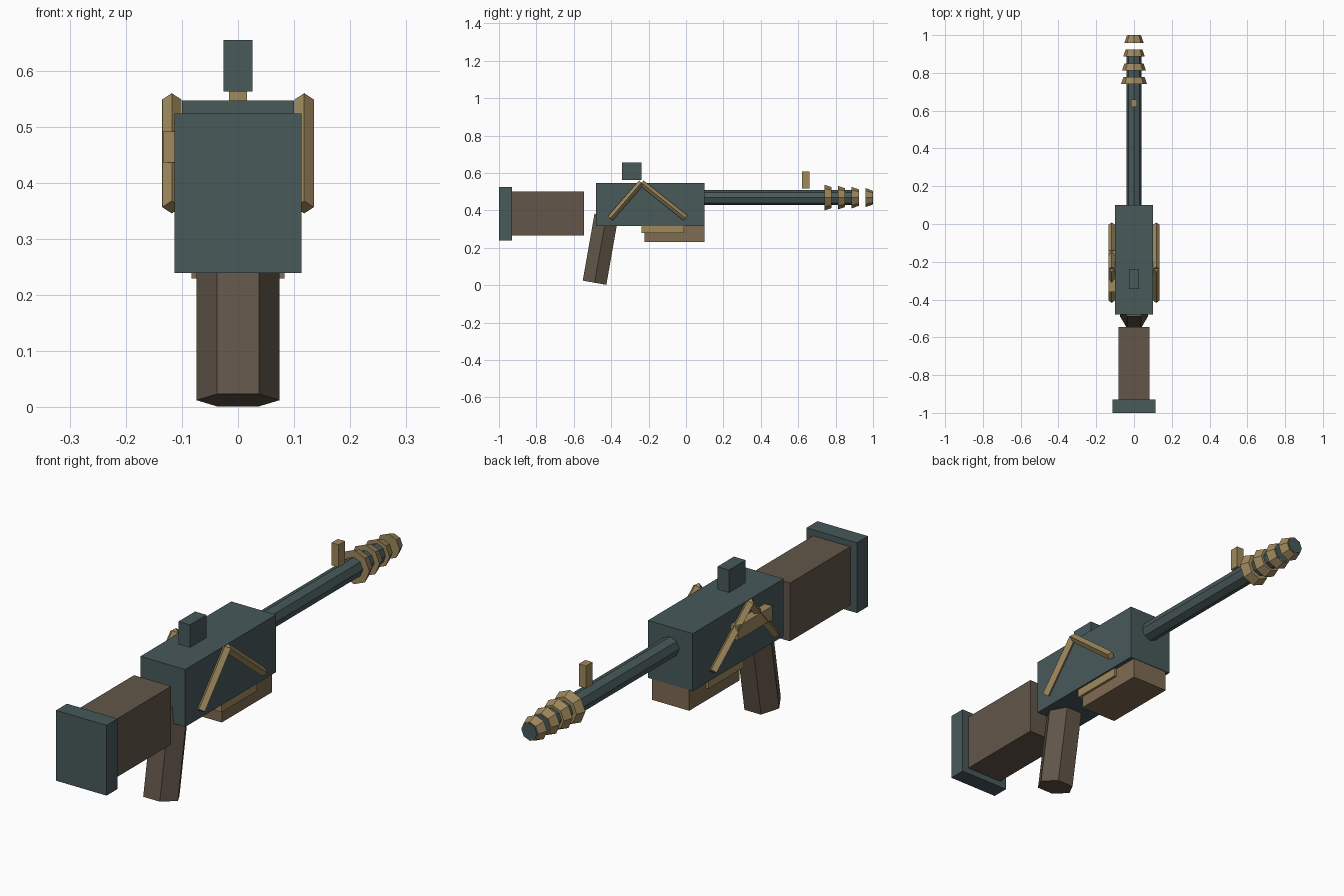
import bpy
import bmesh
from math import atan2, radians
from mathutils import Matrix, Vector

if "Cube" in bpy.data.objects:
    bpy.data.objects.remove(bpy.data.objects["Cube"], do_unlink=True)


def material(name, rgb):
    m = bpy.data.materials.new(name)
    m.use_nodes = True
    m.diffuse_color = (*rgb, 1)
    m.node_tree.nodes["Principled BSDF"].inputs["Base Color"].default_value = (*rgb, 1)
    return m


STEEL = material("dark teal steel", (0.065, 0.1, 0.102))
WOOD = material("dark brown wood", (0.122, 0.093, 0.067))
GUARD = material("light brown wood", (0.215, 0.147, 0.085))
BRASS = material("tan brass", (0.35, 0.25, 0.11))


def finish(name, bm, mat):
    mesh = bpy.data.meshes.new(name)
    bm.to_mesh(mesh)
    bm.free()
    mesh.materials.append(mat)
    obj = bpy.data.objects.new(name, mesh)
    bpy.context.collection.objects.link(obj)
    return obj


def box(name, mat, x, y, z):
    """Box between the given (low, high) limits on each axis."""
    spans = (x, y, z)
    centre = Vector([(a + b) / 2 for a, b in spans])
    size = [b - a for a, b in spans]
    bm = bmesh.new()
    bmesh.ops.create_cube(bm, size=1, matrix=Matrix.Translation(centre) @ Matrix.Diagonal((*size, 1)))
    return finish(name, bm, mat)


def rod(name, mat, x, start, end, r1, r2, sides, spin=0):
    """Tapered prism between two (y, z) points in the plane at x."""
    p, q = Vector((x, *start)), Vector((x, *end))
    d = q - p
    turn = Matrix.Rotation(atan2(-d.y, d.z), 4, "X") @ Matrix.Rotation(radians(spin), 4, "Z")
    bm = bmesh.new()
    bmesh.ops.create_cone(bm, cap_ends=True, segments=sides, radius1=r1, radius2=r2,
                          depth=d.length, matrix=Matrix.Translation((p + q) / 2) @ turn)
    return finish(name, bm, mat)


# Stock, receiver and grip
box("butt_pad", STEEL, (-0.113, 0.113), (-1, -0.93), (0.24, 0.524))
box("stock", WOOD, (-0.083, 0.083), (-0.93, -0.545), (0.265, 0.5))
box("receiver", STEEL, (-0.1, 0.1), (-0.48, 0.1), (0.315, 0.547))
rod("grip", WOOD, 0, (-0.489, 0.013), (-0.426, 0.371), 0.074, 0.074, 6, spin=30)

# Underside guard with its mounting rail
box("lower_guard", GUARD, (-0.083, 0.083), (-0.222, 0.098), (0.23, 0.315))
box("guard_rail", BRASS, (-0.093, 0.093), (-0.237, -0.01), (0.28, 0.316))

# Sights
box("rear_sight", STEEL, (-0.026, 0.026), (-0.343, -0.237), (0.563, 0.655))
box("front_sight", BRASS, (-0.016, 0.016), (0.62, 0.66), (0.517, 0.608))

# Barrel and muzzle rings
AXIS = 0.468
rod("barrel", STEEL, 0, (0.09, AXIS), (0.925, AXIS), 0.04, 0.04, 8)
for i in range(4):
    y = 0.74 + 0.073 * i
    r = 0.069 - 0.006 * i
    rod(f"muzzle_ring_{i + 1}", BRASS, 0, (y, AXIS), (y + 0.038, AXIS), r, r - 0.013, 8)
rod("muzzle_cap", STEEL, 0, (0.99, AXIS), (1, AXIS), 0.034, 0.034, 8)

# Folded struts on both sides
for side, x in (("left", 0.118), ("right", -0.118)):
    rod(f"{side}_rear_strut", BRASS, x, (-0.238, 0.549), (-0.405, 0.357), 0.017, 0.017, 4)
    rod(f"{side}_front_strut", BRASS, x, (-0.238, 0.547), (-0.003, 0.359), 0.017, 0.017, 4)

# Side handle
box("side_handle", BRASS, (-0.134, -0.098), (-0.36, -0.14), (0.437, 0.492))
